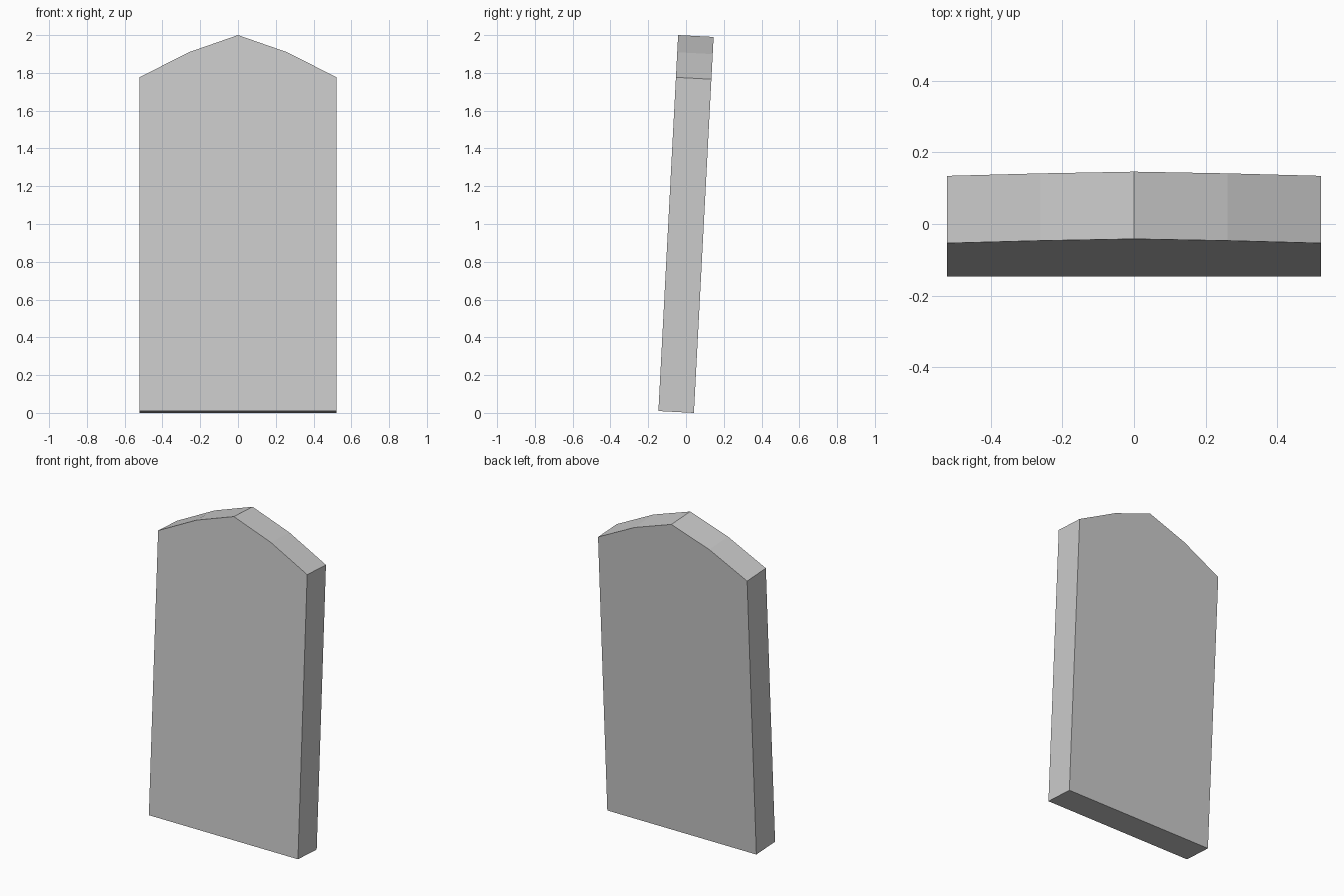
import bpy, bmesh, math
from mathutils import Matrix

if "Cube" in bpy.data.objects:
    bpy.data.objects.remove(bpy.data.objects["Cube"])

TILT = math.radians(3)
THICK = 0.188
HEIGHT = (2 - THICK * math.sin(TILT)) / math.cos(TILT)

# Right half of the slab outline (x, z), mirrored for the left half
half = [(0.522, 0), (0.522, HEIGHT - 0.224), (0.261, HEIGHT - 0.091)]
outline = half + [(0, HEIGHT)] + [(-x, z) for x, z in reversed(half)]

# Extrude the pointed outline through its thickness
bm = bmesh.new()
front = bm.faces.new([bm.verts.new((x, -THICK / 2, z)) for x, z in outline])
ext = bmesh.ops.extrude_face_region(bm, geom=[front])
back_verts = [g for g in ext["geom"] if isinstance(g, bmesh.types.BMVert)]
bmesh.ops.translate(bm, verts=back_verts, vec=(0, THICK, 0))

# Lean the slab backwards, then rest it on the ground and centre it
bmesh.ops.transform(bm, matrix=Matrix.Rotation(-TILT, 4, 'X'), verts=bm.verts)
ys = [v.co.y for v in bm.verts]
low = min(v.co.z for v in bm.verts)
bmesh.ops.translate(bm, verts=bm.verts, vec=(0, -(min(ys) + max(ys)) / 2, -low))
bmesh.ops.recalc_face_normals(bm, faces=bm.faces)

mesh = bpy.data.meshes.new("leaning_slab")
bm.to_mesh(mesh)
bm.free()
slab = bpy.data.objects.new("leaning_slab", mesh)
bpy.context.collection.objects.link(slab)
